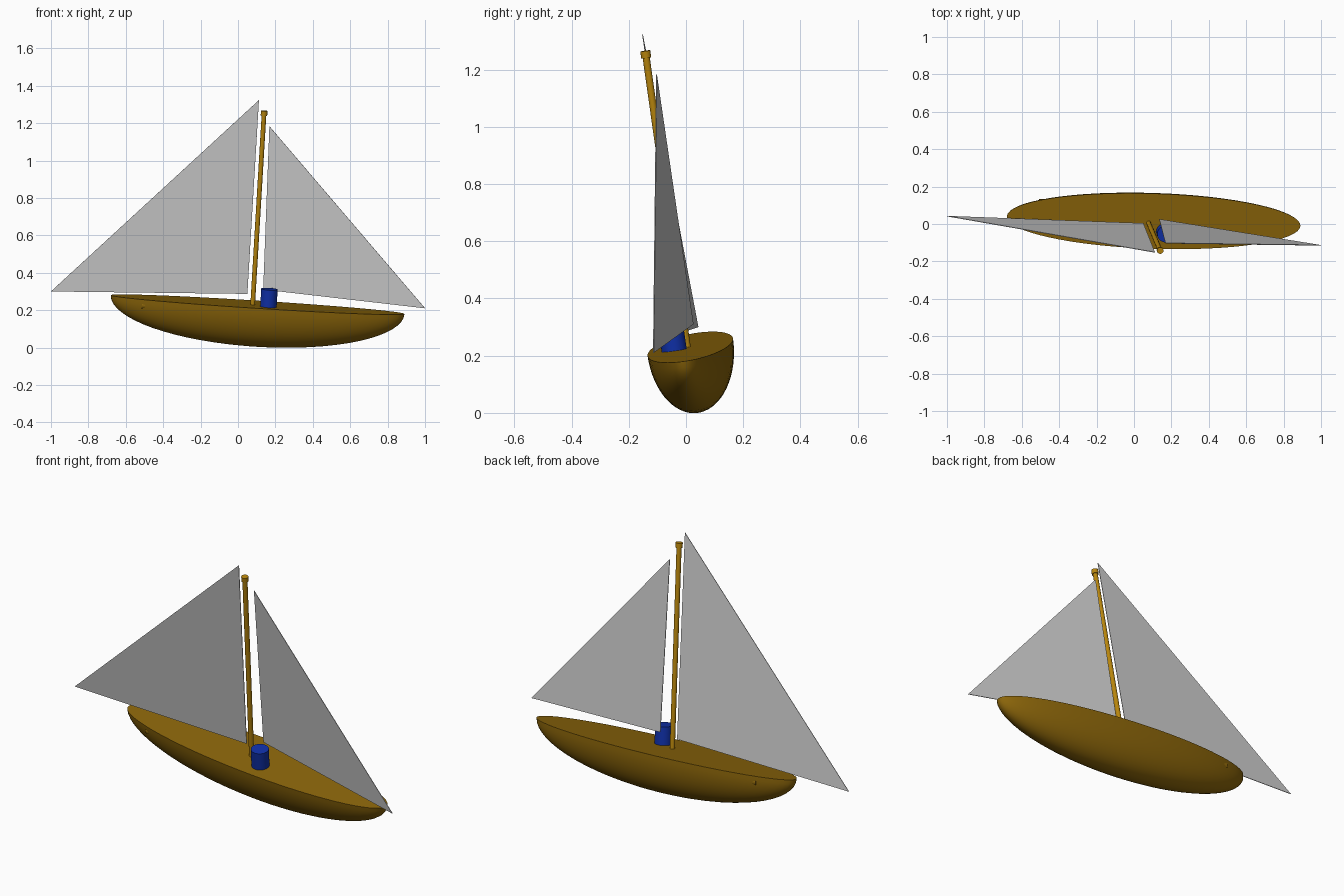
import bpy
import bmesh
import math
from mathutils import Vector, Matrix

cube = bpy.data.objects.get("Cube")
if cube:
    bpy.data.objects.remove(cube, do_unlink=True)


def material(name, r, g, b):
    mat = bpy.data.materials.new(name)
    mat.use_nodes = True
    mat.diffuse_color = (r, g, b, 1)
    mat.node_tree.nodes["Principled BSDF"].inputs["Base Color"].default_value = (r, g, b, 1)
    return mat


wood = material("dark golden wood", 0.258, 0.13, 0.003)
pole = material("golden wood", 0.479, 0.238, 0.004)
blue = material("deep blue", 0.005, 0.03, 0.4)
cloth = material("light grey cloth", 0.6, 0.6, 0.6)

# Heeled frame of the boat: x along the hull, z along the mast, origin at deck centre
x_axis = Vector((1, -0.032, -0.064)).normalized()
y_axis = Vector((0.06, -0.14, 0.99)).cross(x_axis).normalized()
z_axis = x_axis.cross(y_axis)
frame = Matrix((x_axis, y_axis, z_axis)).transposed().to_4x4()
frame.translation = (0.105, 0.015, 0.23)


def finish(bm, name, mat, matrix=frame, smooth=True):
    bmesh.ops.recalc_face_normals(bm, faces=bm.faces)
    mesh = bpy.data.meshes.new(name)
    bm.to_mesh(mesh)
    bm.free()
    mesh.materials.append(mat)
    obj = bpy.data.objects.new(name, mesh)
    obj.matrix_world = matrix
    bpy.context.collection.objects.link(obj)
    if smooth:
        bpy.ops.object.select_all(action='DESELECT')
        obj.select_set(True)
        bpy.context.view_layer.objects.active = obj
        bpy.ops.object.shade_smooth_by_angle(angle=math.radians(35))
    return obj


def rod(bm, start, direction, radius, length, sides=32):
    direction = Vector(direction)
    place = (Matrix.Translation(Vector(start) + direction * length / 2)
             @ direction.to_track_quat('Z', 'Y').to_matrix().to_4x4())
    bmesh.ops.create_cone(bm, cap_ends=True, segments=sides, radius1=radius,
                          radius2=radius, depth=length, matrix=place)


# Hull: two nested half ellipsoids joined by a flat rim
bm = bmesh.new()
for size in ((0.787, 0.149, 0.227), (0.765, 0.128, 0.206)):
    bmesh.ops.create_uvsphere(bm, u_segments=64, v_segments=32, radius=1,
                              matrix=Matrix.Diagonal((*size, 1)))
upper = [v for v in bm.verts if v.co.z > 0.001]
bmesh.ops.delete(bm, geom=upper, context='VERTS')
bmesh.ops.bridge_loops(bm, edges=[e for e in bm.edges if e.is_boundary])
finish(bm, "hull", wood)

# Deck: parallel round slats just below the rim
bm = bmesh.new()
for i in range(-2, 3):
    rod(bm, (-0.615, i * 0.038, -0.033), (1, 0, 0), 0.019, 1.145, 20)
finish(bm, "deck_slats", wood)

# Mast with its cap
bm = bmesh.new()
rod(bm, (-0.026, -0.012, -0.03), (0, 0, 1), 0.0125, 1.06)
rod(bm, (-0.026, -0.012, 1.023), (0, 0, 1), 0.0175, 0.025)
finish(bm, "mast", pole)

# Cabin drum
bm = bmesh.new()
rod(bm, (0.06, -0.055, -0.03), (0, 0, 1), 0.044, 0.125, 48)
finish(bm, "cabin_drum", blue)


# Sails: thin triangular sheets
def sail(name, corners):
    pts = [Vector(c) for c in corners]
    half = (pts[1] - pts[0]).cross(pts[2] - pts[0]).normalized() * 0.0015
    bm = bmesh.new()
    front = [bm.verts.new(p + half) for p in pts]
    back = [bm.verts.new(p - half) for p in pts]
    bm.faces.new(front)
    bm.faces.new(back[::-1])
    for i in range(3):
        j = (i + 1) % 3
        bm.faces.new((front[i], back[i], back[j], front[j]))
    finish(bm, name, cloth, Matrix.Identity(4), smooth=False)


sail("main_sail", ((0.112, -0.152, 1.323), (0.05, 0.003, 0.287), (-1, 0.042, 0.3)))
sail("jib_sail", ((0.168, -0.103, 1.183), (0.135, 0.025, 0.31), (1, -0.114, 0.21)))
